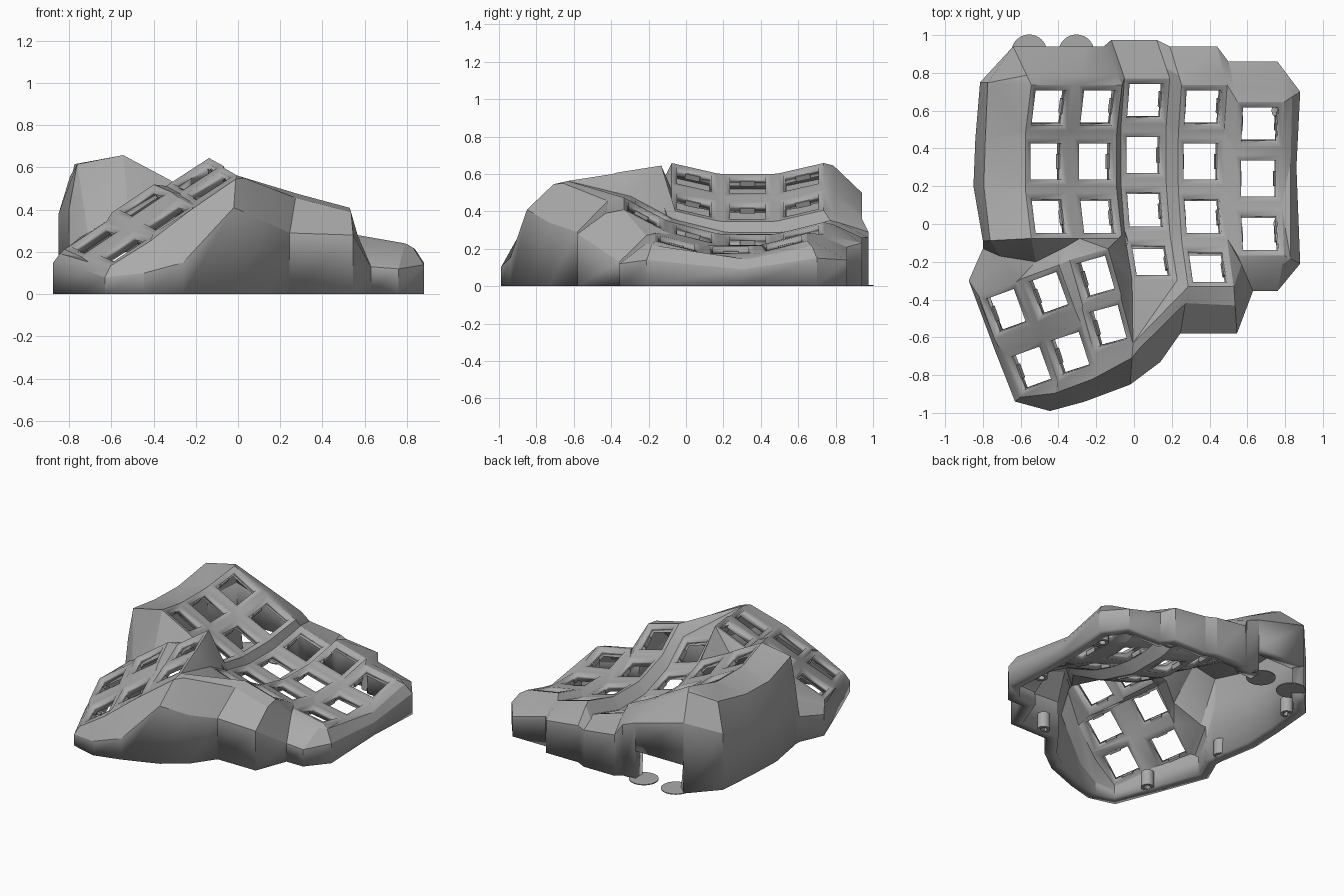
import bpy, bmesh, math
from mathutils import Vector, Matrix

cube = bpy.data.objects.get("Cube")
if cube:
    bpy.data.objects.remove(cube)

grey = bpy.data.materials.new("matte grey")
grey.use_nodes = True
shade = (0.4, 0.4, 0.4, 1)
grey.diffuse_color = shade
grey.node_tree.nodes["Principled BSDF"].inputs["Base Color"].default_value = shade

HALF, HOLE = 0.125, 0.095
WALL, PLATE = 0.08, 0.055
CORNERS = {"bl": (-1, -1), "br": (1, -1), "tr": (1, 1), "tl": (-1, 1)}


def finish(bm, name):
    mesh = bpy.data.meshes.new(name)
    bm.to_mesh(mesh)
    bm.free()
    obj = bpy.data.objects.new(name, mesh)
    bpy.context.collection.objects.link(obj)
    mesh.materials.append(grey)
    return obj


# Key frames: a centre and two axes for every switch
frames = {}

# Finger columns: bowl-shaped arcs, each tilted toward the outer side
columns = {
    "A": (-0.465, 0.33, 0.54, 28, 3),
    "B": (-0.205, 0.33, 0.40, 26, 3),
    "C": (0.05, 0.365, 0.25, 17, 4),
    "D": (0.355, 0.33, 0.245, 15, 4),
    "E": (0.66, 0.24, 0.195, 10, 3),
}
step = math.radians(14.5)
radius = 1.14
for letter, (x, y, z, tilt, rows) in columns.items():
    turn = Matrix.Rotation(math.radians(tilt), 3, "Y")
    for r in range(rows):
        a = (r - 1) * step
        centre = Vector((x, y, z)) + turn @ Vector((0, -radius * math.sin(a), radius * (1 - math.cos(a))))
        u = turn @ Vector((1, 0, 0))
        v = turn @ Vector((0, math.cos(a), -math.sin(a)))
        frames[f"{letter}{r}"] = (centre, u, v)

# Thumb keys: two rows on a steep rising slope
thumbs = {
    "P0": (-0.68, -0.46, 0.26, 20), "Q0": (-0.455, -0.37, 0.435, 20), "R0": (-0.205, -0.28, 0.56, 16),
    "P1": (-0.545, -0.765, 0.22, 20), "Q1": (-0.34, -0.685, 0.37, 18), "R1": (-0.14, -0.54, 0.515, 15),
}
for key, (x, y, z, yaw) in thumbs.items():
    turn = Matrix.Rotation(math.radians(yaw), 3, "Z")
    u = turn @ Vector((0.85, 0, 0.53)).normalized()
    v = turn @ Vector((0, 1, 0.15)).normalized()
    frames[key] = (Vector((x, y, z)), u, v)

bm = bmesh.new()
V = {}


def face(*verts):
    unique = list(dict.fromkeys(verts))
    if len(unique) > 2 and not bm.faces.get(unique):
        bm.faces.new(unique)


def stitch(p, q):
    """Fill the band between two chains with triangles."""
    i = j = 0
    while i < len(p) - 1 or j < len(q) - 1:
        go_p = j == len(q) - 1 or (
            i < len(p) - 1 and (p[i + 1].co - q[j].co).length < (p[i].co - q[j + 1].co).length)
        if go_p:
            face(p[i], p[i + 1], q[j])
            i += 1
        else:
            face(p[i], q[j + 1], q[j])
            j += 1


def named(text):
    return [V[n] for n in text.split()]


# Square frame around every switch hole
for key, (c, u, v) in frames.items():
    outer, inner = [], []
    for name, (s, t) in CORNERS.items():
        V[key + name] = bm.verts.new(c + (u * s + v * t) * HALF)
        outer.append(V[key + name])
        inner.append(bm.verts.new(c + (u * s + v * t) * HOLE))
    for i in range(4):
        n = (i + 1) % 4
        face(outer[i], outer[n], inner[n], inner[i])

# Webs between neighbouring frames
for group in ("ABCDE", "PQR"):
    for i, a in enumerate(group):
        b = group[i + 1] if i + 1 < len(group) else None
        for r in range(4):
            k, down = f"{a}{r}", f"{a}{r + 1}"
            side, diag = f"{b}{r}", f"{b}{r + 1}"
            if k in frames and down in frames:
                face(V[k + "bl"], V[k + "br"], V[down + "tr"], V[down + "tl"])
            if k in frames and side in frames:
                face(V[k + "br"], V[side + "bl"], V[side + "tl"], V[k + "tr"])
            if all(n in frames for n in (k, down, side, diag)):
                face(V[k + "br"], V[down + "tr"], V[diag + "tl"], V[side + "bl"])

# Valley where the steep bowl front meets the back of the thumb slope
valley = [(-0.71, -0.17, 0.29), (-0.52, -0.2, 0.41), (-0.36, -0.12, 0.49)]
for i, point in enumerate(valley):
    V[f"valley{i}"] = bm.verts.new(point)
stitch(named("A2bl A2br B2bl"), named("valley0 valley1 valley2"))
stitch(named("valley0 valley1 valley2"), named("P0tl P0tr Q0tl Q0tr R0tl"))
stitch(named("valley2 B2bl B2br C2bl C3tl C3bl C3br D3bl"), named("R0tl R0tr R0br R1tr R1br"))

# Plate border, clockwise from the inner front corner
border = ("A2bl A2tl A1bl A1tl A0bl A0tl A0tr B0tl B0tr C0tl C0tr D0tl D0tr E0tl E0tr "
          "E0br E1tr E1br E2tr E2br E2bl D2br D3tr D3br D3bl "
          "R1br R1bl Q1br Q1bl P1br P1bl P1tl P0bl P0tl valley0").split()

# Skirt stations: plate corner, shoulder position, how far out the rim sits
skirt = [
    ("A2bl", -0.80, -0.09, 0.40, 0.85), ("A1bl", -0.85, 0.20, 0.38, 0.8),
    ("A1tl", -0.84, 0.45, 0.38, 0.8), ("A0tl", -0.815, 0.75, 0.40, 0.85),
    ("A0tl", -0.64, 0.94, 0.50, 0.25), ("B0tl", -0.26, 0.94, 0.40, 0.25),
    ("B0tr", -0.16, 0.94, 0.36, 0.25), ("C0tl", -0.12, 0.975, 0.29, 0.25),
    ("C0tr", 0.12, 0.975, 0.26, 0.25), ("D0tl", 0.19, 0.94, 0.26, 0.25),
    ("D0tr", 0.44, 0.94, 0.23, 0.25), ("E0tl", 0.50, 0.86, 0.21, 0.35),
    ("E0tr", 0.76, 0.86, 0.14, 0.25), ("E0tr", 0.88, 0.70, 0.15, 0.5),
    ("E1tr", 0.86, 0.30, 0.09, 0.6), ("E2br", 0.88, -0.21, 0.14, 0.4),
    ("E2br", 0.76, -0.355, 0.12, 0.25), ("E2bl", 0.63, -0.355, 0.13, 0.25),
    ("D3br", 0.545, -0.58, 0.28, 0.4), ("D3bl", 0.245, -0.58, 0.29, 0.35),
    ("R1br", 0.14, -0.73, 0.34, 0.25), ("R1br", -0.02, -0.85, 0.41, 0.35),
    ("Q1br", -0.26, -0.94, 0.15, 0.3), ("P1br", -0.445, -0.99, 0.10, 0.35),
    ("P1bl", -0.63, -0.94, 0.08, 0.4), ("P1tl", -0.74, -0.66, 0.12, 0.4),
    ("P0tl", -0.875, -0.30, 0.15, 0.4), ("valley0", -0.80, -0.13, 0.18, 0.4),
]
PORT, PORT_TOP = 4, 0.2
rims, shoulders, feet = [], [], []
for corner, x, y, z, f in skirt:
    top = V[corner].co
    out = Vector((x, y, z))
    rim = top.lerp(out, f)
    rim.z = top.z - 0.05 * f
    rims.append(bm.verts.new(rim))
    shoulders.append(bm.verts.new(out))
    feet.append(bm.verts.new((x, y, 0)))
wall_verts = shoulders + feet

for i, station in enumerate(skirt):
    n = (i + 1) % len(skirt)
    start = border.index(station[0])
    end = border.index(skirt[n][0]) if n else len(border)
    chain = [V[b] for b in (border + border[:1])[start:end + 1]]
    stitch(chain, [rims[i], rims[n]])
    face(rims[i], rims[n], shoulders[n], shoulders[i])
    low = [feet[i], feet[n]]
    if i == PORT:  # cable opening in the back wall
        low = [bm.verts.new((w.co.x, w.co.y, PORT_TOP)) for w in low]
        wall_verts += low
    face(shoulders[i], shoulders[n], low[1], low[0])

bmesh.ops.recalc_face_normals(bm, faces=bm.faces)
if sum(f.normal.z * f.calc_area() for f in bm.faces) < 0:
    bmesh.ops.reverse_faces(bm, faces=bm.faces)

# Thick outer walls, thinner key plate
bm.verts.index_update()
wall_ids = [v.index for v in wall_verts]
shell = finish(bm, "case_shell")
shell.vertex_groups.new(name="walls").add(wall_ids, 1, "REPLACE")
solid = shell.modifiers.new("wall thickness", "SOLIDIFY")
solid.thickness = WALL
solid.offset = -1
solid.vertex_group = "walls"
solid.thickness_vertex_group = PLATE / WALL

# Small retaining tabs on the two sides of every switch hole
bm = bmesh.new()
for c, u, v in frames.values():
    w = u.cross(v)
    basis = Matrix((u, v, w)).transposed().to_4x4()
    for s in (-1, 1):
        spot = Matrix.Translation(c + u * s * HOLE - w * 0.04)
        size = Matrix.Diagonal((0.016, 0.08, 0.03, 1))
        bmesh.ops.create_cube(bm, size=1, matrix=spot @ basis @ size)
finish(bm, "switch_tabs")

# Hollow screw posts inside the skirt
bm = bmesh.new()
for x, y in ((-0.65, -0.64), (-0.75, -0.03), (-0.73, 0.66), (0.34, -0.5),
             (0.78, 0.0), (0.77, 0.6), (0.42, 0.86)):
    rings = []
    for r, z in ((0.042, 0), (0.042, 0.11), (0.022, 0.11), (0.022, 0)):
        rings.append([bm.verts.new((x + r * math.cos(a), y + r * math.sin(a), z))
                      for a in (math.tau * k / 20 for k in range(20))])
    for k in range(4):
        a, b = rings[k], rings[(k + 1) % 4]
        for i in range(20):
            n = (i + 1) % 20
            bm.faces.new((a[i], a[n], b[n], b[i]))
bmesh.ops.recalc_face_normals(bm, faces=bm.faces)
posts = finish(bm, "screw_posts")

# Thin round feet beside the cable opening
bm = bmesh.new()
for x in (-0.555, -0.305):
    bmesh.ops.create_cone(bm, cap_ends=True, segments=40, radius1=0.095, radius2=0.095,
                          depth=0.006, matrix=Matrix.Translation((x, 0.908, 0.003)))
discs = finish(bm, "port_discs")

# Smooth the gentle bends, keep the hard edges
bpy.ops.object.select_all(action="DESELECT")
for obj in (shell, posts, discs):
    obj.select_set(True)
bpy.context.view_layer.objects.active = shell
bpy.ops.object.shade_smooth_by_angle(angle=math.radians(25))
